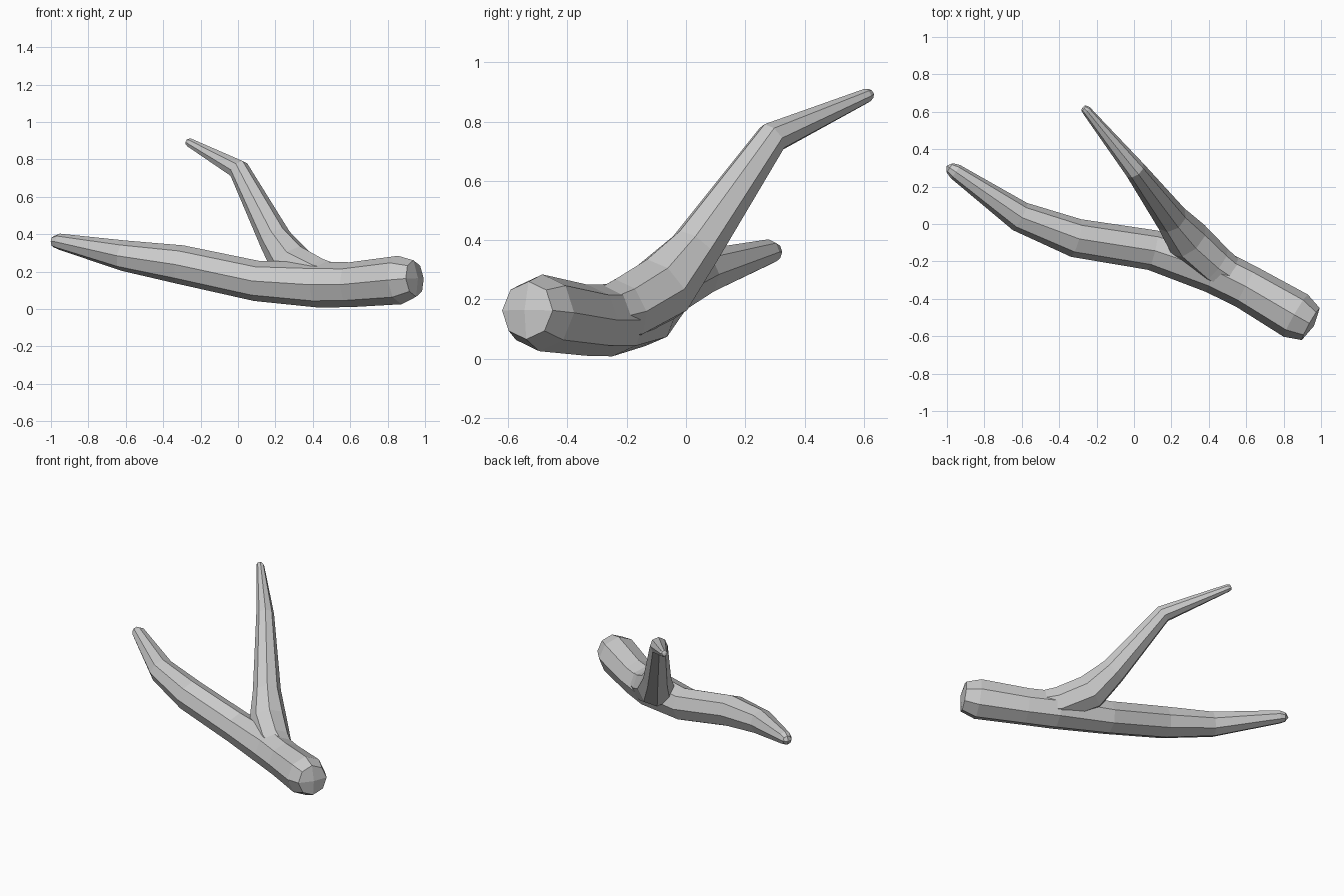
import bpy, bmesh, math
from mathutils import Vector

if "Cube" in bpy.data.objects:
    bpy.data.objects.remove(bpy.data.objects["Cube"], do_unlink=True)

SIDES = 8

wood = bpy.data.materials.new("pale grey wood")
wood.use_nodes = True
GREY = (0.6, 0.6, 0.6, 1)
wood.diffuse_color = GREY
wood.node_tree.nodes["Principled BSDF"].inputs["Base Color"].default_value = GREY


def limb(name, stations, bulge):
    """Sweep an eight-sided ring along (x, y, z, radius) stations and cap both ends."""
    bm = bmesh.new()
    pts = [Vector(s[:3]) for s in stations]
    rings = []
    for i, (p, s) in enumerate(zip(pts, stations)):
        ahead = (pts[min(i + 1, len(pts) - 1)] - p).normalized()
        behind = (p - pts[max(i - 1, 0)]).normalized()
        along = (ahead + behind).normalized()
        side = along.cross(Vector((0, 0, 1))).normalized()
        up = side.cross(along)
        ring = []
        for k in range(SIDES):
            a = math.tau * k / SIDES
            ring.append(bm.verts.new(p + s[3] * (side * math.cos(a) + up * math.sin(a))))
        rings.append(ring)
    for a, b in zip(rings, rings[1:]):
        for k in range(SIDES):
            n = (k + 1) % SIDES
            bm.faces.new((a[k], a[n], b[n], b[k]))
    # Each end is four quads around a slightly raised centre
    for ring, p, q in ((rings[0], pts[0], pts[1]), (rings[-1], pts[-1], pts[-2])):
        centre = bm.verts.new(p + (p - q).normalized() * bulge)
        for k in range(0, SIDES, 2):
            bm.faces.new((centre, ring[k], ring[k + 1], ring[(k + 2) % SIDES]))
    bmesh.ops.recalc_face_normals(bm, faces=bm.faces)
    mesh = bpy.data.meshes.new(name)
    bm.to_mesh(mesh)
    bm.free()
    mesh.materials.append(wood)
    obj = bpy.data.objects.new(name, mesh)
    bpy.context.collection.objects.link(obj)
    return obj


# Long bough lying on the ground, thin end raised
bough = limb("bough", [
    (-0.985, 0.30, 0.36, 0.03),
    (-0.955, 0.28, 0.36, 0.043),
    (-0.61, 0.04, 0.285, 0.082),
    (-0.31, -0.075, 0.238, 0.104),
    (0.10, -0.14, 0.15, 0.108),
    (0.43, -0.25, 0.13, 0.122),
    (0.60, -0.335, 0.13, 0.12),
    (0.865, -0.49, 0.155, 0.13),
    (0.945, -0.535, 0.163, 0.098),
], 0.02)

# Upright fork that grows out of the thick end
fork = limb("fork", [
    (0.56, -0.31, 0.135, 0.09),
    (0.43, -0.22, 0.16, 0.112),
    (0.29, -0.085, 0.235, 0.118),
    (0.20, 0.03, 0.37, 0.088),
    (0.005, 0.29, 0.745, 0.056),
    (-0.255, 0.608, 0.887, 0.025),
    (-0.27, 0.62, 0.893, 0.018),
], 0.005)

# Fuse the two limbs into one surface
union = bough.modifiers.new("join fork", "BOOLEAN")
union.operation = "UNION"
union.solver = "EXACT"
union.object = fork
bpy.context.view_layer.objects.active = bough
bpy.ops.object.modifier_apply(modifier=union.name)
bpy.data.objects.remove(fork, do_unlink=True)
bough.name = "forked_branch"
